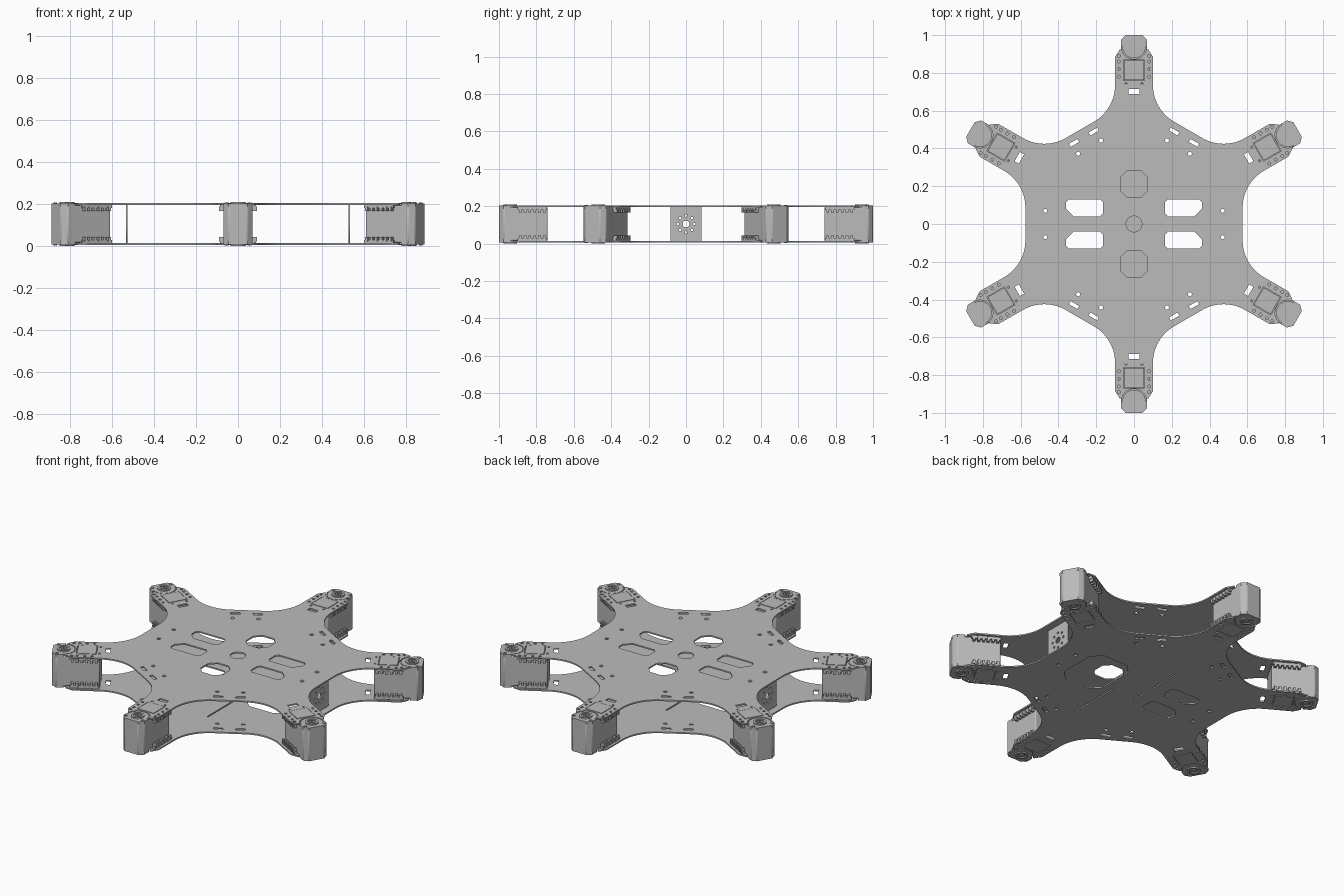
import bpy, bmesh
from math import sin, cos, tan, pi, radians
from mathutils import Vector, Matrix

cube = bpy.data.objects.get("Cube")
if cube:
    bpy.data.objects.remove(cube)

grey = bpy.data.materials.new("plain grey")
grey.use_nodes = True
grey.diffuse_color = (0.5, 0.5, 0.5, 1)
grey.node_tree.nodes["Principled BSDF"].inputs["Base Color"].default_value = (0.5, 0.5, 0.5, 1)
SIXTH = pi / 3


# 2D loop helpers
def turn(loop, a):
    return [(x * cos(a) - y * sin(a), x * sin(a) + y * cos(a)) for x, y in loop]


def rect(x0, x1, y0, y1):
    return [(x0, y0), (x1, y0), (x1, y1), (x0, y1)]


def chamfered(x0, x1, y0, y1, c):
    return [(x0 + c, y0), (x1 - c, y0), (x1, y0 + c), (x1, y1 - c),
            (x1 - c, y1), (x0 + c, y1), (x0, y1 - c), (x0, y0 + c)]


def arc(cx, cy, r, a0, a1, n):
    return [(cx + r * cos(a0 + (a1 - a0) * i / n), cy + r * sin(a0 + (a1 - a0) * i / n))
            for i in range(n + 1)]


def circle(cx, cy, r, n=12):
    return arc(cx, cy, r, 0, 2 * pi, n)[:-1]


def slab(name, loops, z0, z1, bevel=0.0):
    """Extrude closed loops between two heights; inner loops become holes."""
    cu = bpy.data.curves.new(name, 'CURVE')
    cu.dimensions, cu.fill_mode, cu.extrude = '2D', 'BOTH', (z1 - z0) / 2
    for loop in loops:
        s = cu.splines.new('POLY')
        s.points.add(len(loop) - 1)
        for p, (x, y) in zip(s.points, loop):
            p.co = (x, y, 0, 1)
        s.use_cyclic_u = True
    tmp = bpy.data.objects.new(name, cu)
    bpy.context.collection.objects.link(tmp)
    bpy.context.view_layer.update()
    dg = bpy.context.evaluated_depsgraph_get()
    me = bpy.data.meshes.new_from_object(tmp.evaluated_get(dg))
    bpy.data.objects.remove(tmp)
    bm = bmesh.new()
    bm.from_mesh(me)
    bmesh.ops.remove_doubles(bm, verts=bm.verts, dist=1e-5)
    bmesh.ops.dissolve_limit(bm, angle_limit=0.01, verts=bm.verts, edges=bm.edges) if bevel else None
    bmesh.ops.recalc_face_normals(bm, faces=bm.faces)
    bmesh.ops.translate(bm, verts=bm.verts, vec=(0, 0, (z0 + z1) / 2))
    bm.to_mesh(me)
    bm.free()
    me.name = name
    me.materials.clear()
    me.materials.append(grey)
    ob = bpy.data.objects.new(name, me)
    bpy.context.collection.objects.link(ob)
    if bevel:
        m = ob.modifiers.new("soft edges", 'BEVEL')
        m.width, m.segments, m.limit_method = bevel, 2, 'ANGLE'
    return ob


# Outline of the star-shaped body: six arms joined by filleted waists
def body_outline():
    half, apothem, tangent = 0.1, 0.575, 0.13
    reach = (apothem - half * sin(pi / 6)) / cos(pi / 6)
    radius = tangent / tan(pi / 6)
    right = arc(half + radius, reach + tangent, radius, pi + SIXTH, pi, 10)
    right += [(half, 0.885), (0.075, 0.925)]
    left = [(-x, y) for x, y in reversed(right)]
    notch = arc(0, 0.94, 0.067, radians(-14), radians(-166), 12)
    arm = right + notch + left
    return [p for k in range(6) for p in turn(arm, k * SIXTH)]


# Holes shared by both plates
def common_holes():
    arm = [rect(-0.055, 0.055, 0.76, 0.868), rect(-0.028, 0.028, 0.688, 0.714)]
    for s in (-1, 1):
        arm += [circle(s * 0.08, y, 0.008, 8) for y in (0.78, 0.82, 0.86, 0.89)]
        arm += [circle(s * 0.042, 0.743, 0.006, 8)]
    waist = [circle(0.475 * cos(a), 0.475 * sin(a), 0.011) for a in (-0.148, 0.148)]
    slits = [rect(0.521, 0.54, s * 0.06 - 0.026, s * 0.06 + 0.026) for s in (-1, 1)]
    out = []
    for k in range(6):
        out += [turn(l, k * SIXTH) for l in arm + waist]
        if k % 3:
            out += [turn(l, k * SIXTH) for l in slits]
    return out


def slot(sx, sy):
    pts = [(0.18, 0.04), (0.32, 0.04), (0.36, 0.08), (0.36, 0.115),
           (0.345, 0.13), (0.18, 0.13), (0.165, 0.115), (0.165, 0.055)]
    return [(sx * x, sy * y) for x, y in pts]


# Top and bottom plates
top_holes = [slot(sx, sy) for sx in (-1, 1) for sy in (-1, 1)]
top_holes += [chamfered(-0.072, 0.072, y - 0.072, y + 0.072, 0.036) for y in (0.212, -0.212)]
top_holes += [circle(0, 0, 0.042, 24)]
bottom_holes = [slot(-1, s) for s in (-1, 1)]
bottom_holes += [chamfered(0.13, 0.4, -0.16, 0.16, 0.055)]
bottom_holes += [rect(0.076, 0.084, -0.4, -0.08), rect(-0.084, -0.076, -0.1, 0.3)]
smooth = [slab("top_plate", [body_outline()] + common_holes() + top_holes, 0.196, 0.204),
          slab("bottom_plate", [body_outline()] + common_holes() + bottom_holes, 0.006, 0.014)]

# Upright side brackets with a ring of holes
ring = [circle(0, 0, 0.018)]
ring += [circle(0.045 * cos(k * pi / 4), 0.045 * sin(k * pi / 4), 0.007, 8) for k in range(8)]
for side, x in (("left", 0.53), ("right", -0.53)):
    br = slab(side + "_bracket", [rect(-0.083, 0.083, -0.091, 0.091)] + ring, -0.004, 0.004)
    br.matrix_world = Matrix.Translation((x, 0, 0.105)) @ Matrix(
        ((0, 0, 1, 0), (1, 0, 0, 0), (0, 1, 0, 0), (0, 0, 0, 1)))

# One servo on the back arm, later repeated around the body
case = [(-0.07, 0.74), (0.07, 0.74), (0.07, 0.975), (0.045, 1.0), (-0.045, 1.0), (-0.07, 0.975)]
end_cap = [(0.07, 0.935), (0.07, 0.975), (0.045, 1.0), (-0.045, 1.0), (-0.07, 0.975), (-0.07, 0.935)]
end_cap += arc(0, 0.94, 0.062, pi, 2 * pi, 14)
servo = [slab("servo_case", [case], 0.016, 0.194, 0.006)]
teeth = [rect(min(s * 0.066, s * 0.09), max(s * 0.066, s * 0.09), y, y + 0.014)
         for s in (-1, 1) for y in [0.75 + 0.026 * i for i in range(6)]]
rails = [rect(min(s * 0.066, s * 0.086), max(s * 0.066, s * 0.086), 0.742, 0.9) for s in (-1, 1)]
bolts = [circle(s * 0.055, 0.972, 0.009, 10) for s in (-1, 1)]


def span(a, b, upper):
    """Heights measured inward from the upper or lower outer face."""
    return (0.21 - b, 0.21 - a) if upper else (a, b)


for upper, tag in ((True, "upper"), (False, "lower")):
    for part, loops, a, b in (
            ("servo_rail", rails, 0.014, 0.03),
            ("servo_teeth", teeth, 0.021, 0.044),
            ("servo_lid", [rect(-0.052, 0.052, 0.763, 0.865)], 0.005, 0.022),
            ("servo_end_cap", [end_cap], 0.007, 0.024),
            ("servo_bolts", bolts, 0.003, 0.012),
            ("servo_horn", [circle(0, 0.94, 0.036, 24), circle(0, 0.94, 0.024, 24)], 0, 0.012),
            ("servo_axle", [circle(0, 0.94, 0.015, 16), circle(0, 0.94, 0.006, 8)], 0.001, 0.012)):
        servo.append(slab(tag + "_" + part, loops, *span(a, b, upper)))

# Smooth round parts while keeping crisp edges
bpy.ops.object.select_all(action='DESELECT')
for ob in smooth + servo:
    ob.select_set(True)
bpy.context.view_layer.objects.active = smooth[0]
bpy.ops.object.shade_smooth_by_angle(angle=radians(32))
bpy.ops.object.select_all(action='DESELECT')

# Repeat the servo on the other five arms
for k in range(1, 6):
    for ob in servo:
        dup = ob.copy()
        dup.matrix_world = Matrix.Rotation(k * SIXTH, 4, 'Z')
        bpy.context.collection.objects.link(dup)
